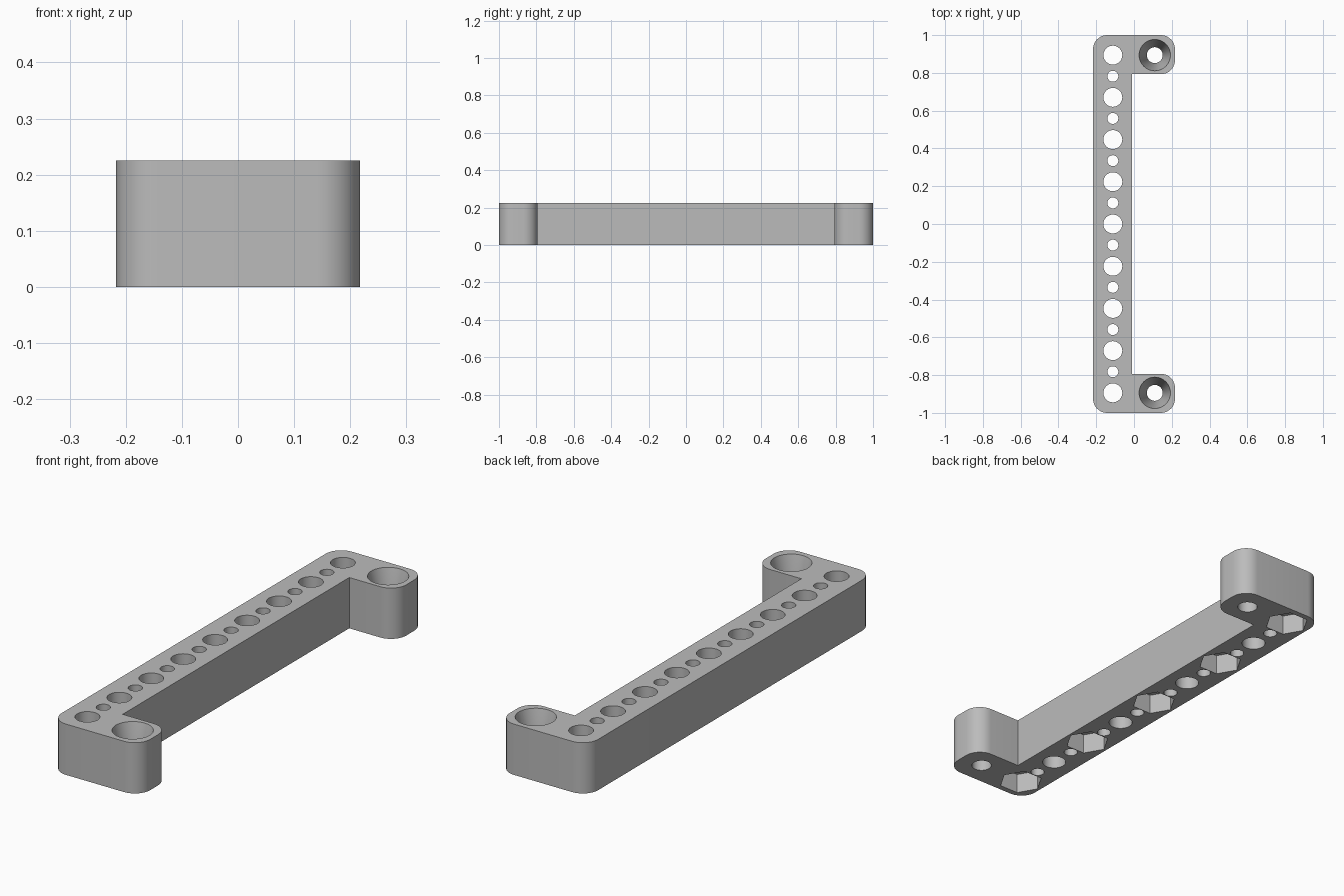
import bpy, bmesh, math
from mathutils import Vector

cube = bpy.data.objects.get("Cube")
if cube:
    bpy.data.objects.remove(cube, do_unlink=True)

HEIGHT = 0.225
PITCH = 0.2235
ROW_X, SCREW_X = -0.112, 0.11

grey = bpy.data.materials.new("plain_grey")
grey.use_nodes = True
colour = (0.5, 0.5, 0.5, 1)
grey.diffuse_color = colour
grey.node_tree.nodes["Principled BSDF"].inputs["Base Color"].default_value = colour


def make_object(name, bm):
    bmesh.ops.recalc_face_normals(bm, faces=bm.faces)
    mesh = bpy.data.meshes.new(name)
    bm.to_mesh(mesh)
    bm.free()
    mesh.materials.append(grey)
    obj = bpy.data.objects.new(name, mesh)
    bpy.context.collection.objects.link(obj)
    return obj


def rounded_outline(corners, steps=10):
    """Corners are (x, y, radius); every rounded one is square and convex."""
    points = []
    for i, (x, y, r) in enumerate(corners):
        here = Vector((x, y))
        if r == 0:
            points.append(here)
            continue
        a = (Vector(corners[i - 1][:2]) - here).normalized() * r
        b = (Vector(corners[(i + 1) % len(corners)][:2]) - here).normalized() * r
        for k in range(steps + 1):
            t = k / steps * math.pi / 2
            points.append(here + a * (1 - math.sin(t)) + b * (1 - math.cos(t)))
    return points


def cutter(x, y, low, high, r_low, r_high, sides=48):
    bm = bmesh.new()
    bmesh.ops.create_cone(bm, cap_ends=True, segments=sides, radius1=r_low,
                          radius2=r_high, depth=high - low)
    if sides == 6:  # points of the hexagon lie along x
        turn = math.atan2(bm.verts[:][0].co.y, bm.verts[:][0].co.x)
        for v in bm.verts:
            angle = math.atan2(v.co.y, v.co.x) - turn
            v.co.x, v.co.y = r_low * math.cos(angle), r_low * math.sin(angle)
    bmesh.ops.translate(bm, verts=bm.verts, vec=(x, y, (low + high) / 2))
    obj = make_object("hole_cutter", bm)
    obj.hide_render = True
    return obj


# Bracket body: long bar with a foot at each end
left, inner, right, foot, r = -0.217, -0.01, 0.217, 0.793, 0.075
outline = rounded_outline([
    (left, -1, r), (right, -1, r), (right, -foot, r), (inner, -foot, 0),
    (inner, foot, 0), (right, foot, r), (right, 1, r), (left, 1, r)])
bm = bmesh.new()
base = bm.faces.new([bm.verts.new((p.x, p.y, 0)) for p in outline])
top = bmesh.ops.extrude_face_region(bm, geom=[base])["geom"]
bmesh.ops.translate(bm, vec=(0, 0, HEIGHT),
                    verts=[g for g in top if isinstance(g, bmesh.types.BMVert)])
body = make_object("mounting_bracket", bm)

# Row of large and small holes, with a nut pocket under every second large one
cutters = []
for i in range(-4, 5):
    cutters.append(cutter(ROW_X, i * PITCH, -0.1, 0.3, 0.05, 0.05))
    if i % 2 == 0:
        cutters.append(cutter(ROW_X, i * PITCH, -0.1, 0.09, 0.093, 0.093, 6))
    if i < 4:
        cutters.append(cutter(ROW_X, (i + 0.5) * PITCH, -0.1, 0.3, 0.029, 0.029, 32))

# Tapered screw holes in the feet
for side in (-1, 1):
    y = side * 4 * PITCH
    cutters.append(cutter(SCREW_X, y, -0.1, 0.3, 0.042, 0.042))
    slope = (0.083 - 0.042) / (HEIGHT - 0.045)
    cutters.append(cutter(SCREW_X, y, 0.045, 0.25, 0.042, 0.083 + slope * 0.025))

# Cut everything, then drop the cutters
for c in cutters:
    mod = body.modifiers.new("cut", "BOOLEAN")
    mod.operation = "DIFFERENCE"
    mod.solver = "EXACT"
    mod.object = c
bpy.context.view_layer.update()
graph = bpy.context.evaluated_depsgraph_get()
result = bpy.data.meshes.new_from_object(body.evaluated_get(graph))
body.modifiers.clear()
body.data = result
for c in cutters:
    bpy.data.objects.remove(c, do_unlink=True)
result.materials.clear()
result.materials.append(grey)
for face in result.polygons:
    face.material_index = 0

bpy.ops.object.select_all(action="DESELECT")
body.select_set(True)
bpy.context.view_layer.objects.active = body
bpy.ops.object.shade_smooth_by_angle(angle=math.radians(30))
